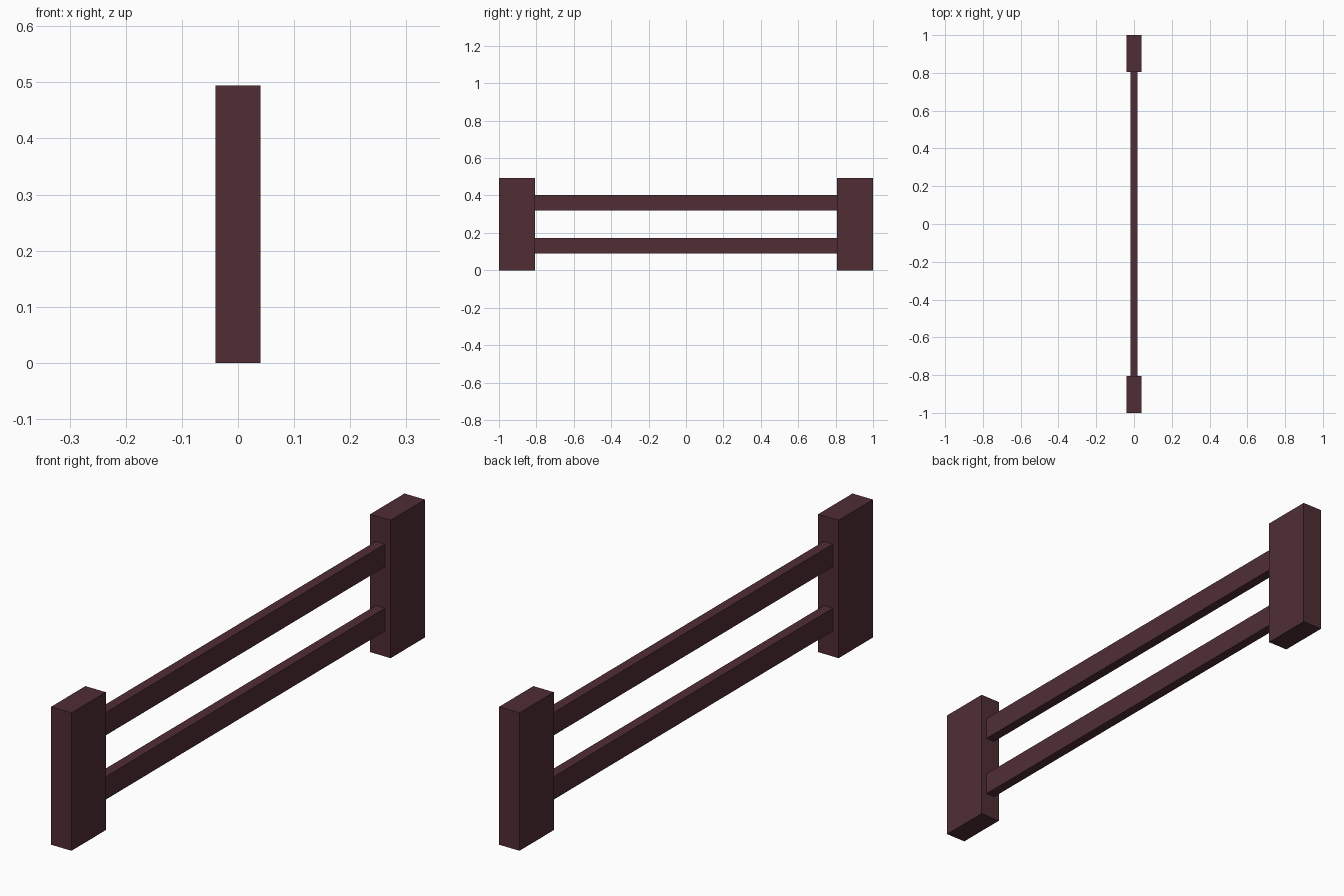
import bpy

if "Cube" in bpy.data.objects:
    bpy.data.objects.remove(bpy.data.objects["Cube"])

wood = bpy.data.materials.new("dark_wood")
wood.diffuse_color = (0.08, 0.027, 0.034, 1)
wood.use_nodes = True
wood.node_tree.nodes["Principled BSDF"].inputs["Base Color"].default_value = wood.diffuse_color


def box(name, size, center):
    """Add a box with its dimensions baked into the mesh."""
    bpy.ops.mesh.primitive_cube_add(size=1, location=center)
    obj = bpy.context.object
    obj.name = name
    obj.scale = size
    bpy.ops.object.transform_apply(location=False, rotation=False, scale=True)
    obj.data.materials.append(wood)
    return obj


HEIGHT = 0.494
POST_DEPTH = 0.194
POST_Y = 1 - POST_DEPTH / 2

# End posts
for side, name in ((-1, "front_post"), (1, "back_post")):
    box(name, (0.081, POST_DEPTH, HEIGHT), (0, side * POST_Y, HEIGHT / 2))

# Horizontal rails, seated slightly into the posts
rail_length = 2 * (1 - POST_DEPTH) + 0.01
for side, name in ((-1, "lower_rail"), (1, "upper_rail")):
    box(name, (0.036, rail_length, 0.082), (0, 0, HEIGHT / 2 + side * 0.115))
